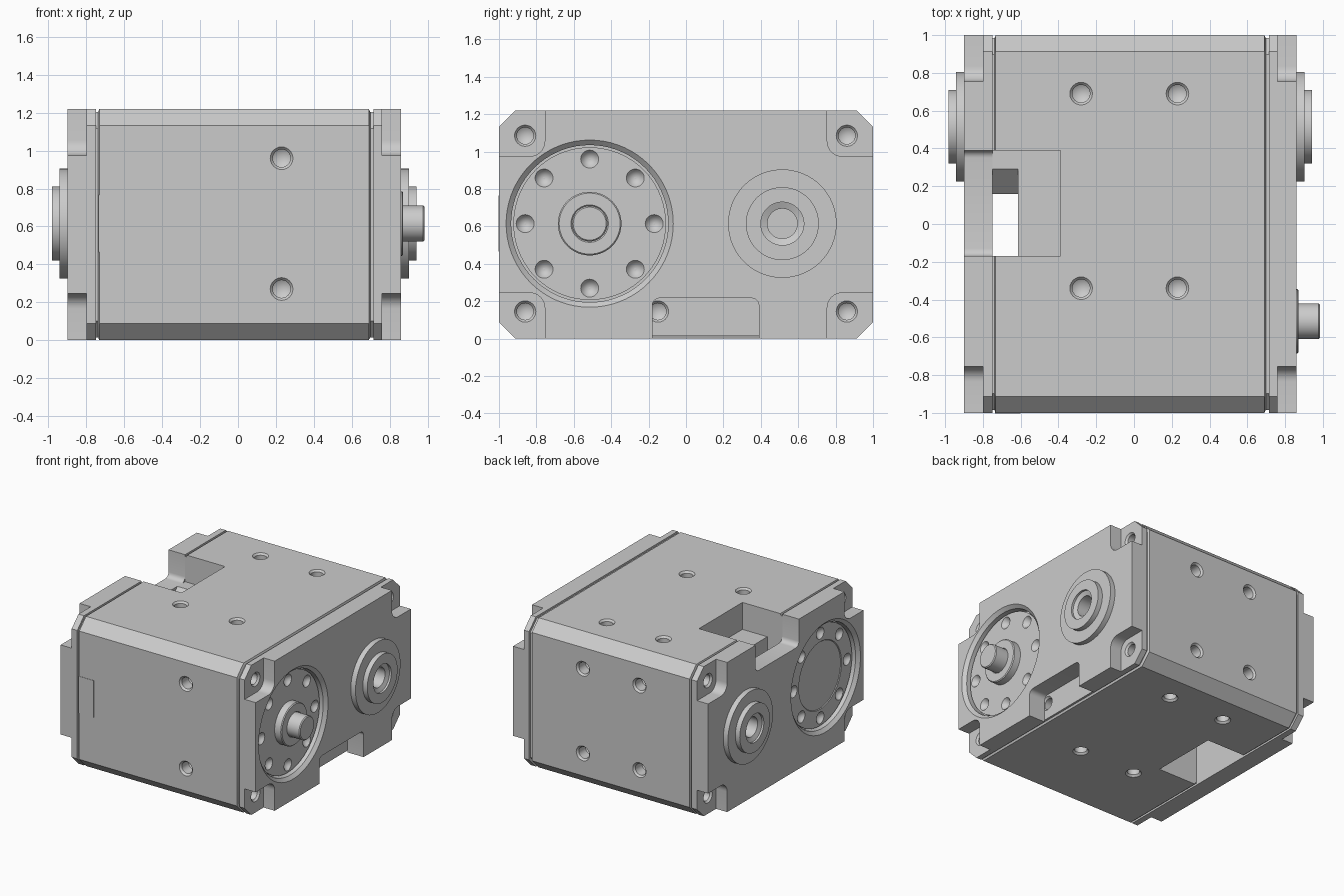
import bpy, bmesh, math
from mathutils import Vector

if "Cube" in bpy.data.objects:
    bpy.data.objects.remove(bpy.data.objects["Cube"], do_unlink=True)

grey = bpy.data.materials.new("machined grey")
grey.use_nodes = True
grey.diffuse_color = (0.6, 0.6, 0.6, 1)
grey.node_tree.nodes["Principled BSDF"].inputs["Base Color"].default_value = (0.6, 0.6, 0.6, 1)

H = 1.22      # height of the housing
MID = 0.615   # height of the shaft axes


def loft(bm, loops):
    """Solid through matching closed loops, capped at both ends."""
    rings = [[bm.verts.new(p) for p in loop] for loop in loops]
    n = len(rings[0])
    faces = [bm.faces.new(rings[0]), bm.faces.new(rings[-1])]
    for a, b in zip(rings, rings[1:]):
        for i in range(n):
            j = (i + 1) % n
            faces.append(bm.faces.new((a[i], a[j], b[j], b[i])))
    bmesh.ops.recalc_face_normals(bm, faces=faces)


def x_prism(bm, outline, x0, x1):
    loft(bm, [[(x, y, z) for y, z in outline] for x in (x0, x1)])


def box(bm, x0, x1, y0, y1, z0, z1):
    x_prism(bm, [(y0, z0), (y1, z0), (y1, z1), (y0, z1)], x0, x1)


def lathe(bm, origin, direction, profile, steps=48):
    """Revolve (radius, height) points that start and end on the axis."""
    turn = Vector(direction).to_track_quat('Z', 'Y')
    place = lambda p: Vector(origin) + turn @ Vector(p)
    first = bm.verts.new(place((0, 0, profile[0][1])))
    last = bm.verts.new(place((0, 0, profile[-1][1])))
    rings = []
    for r, h in profile[1:-1]:
        angles = [2 * math.pi * i / steps for i in range(steps)]
        rings.append([bm.verts.new(place((r * math.cos(a), r * math.sin(a), h))) for a in angles])
    faces = []
    for i in range(steps):
        j = (i + 1) % steps
        faces.append(bm.faces.new((first, rings[0][j], rings[0][i])))
        faces.append(bm.faces.new((last, rings[-1][i], rings[-1][j])))
        for a, b in zip(rings, rings[1:]):
            faces.append(bm.faces.new((a[i], a[j], b[j], b[i])))
    bmesh.ops.recalc_face_normals(bm, faces=faces)


def hole(bm, origin, direction, r=0.06, depth=0.1):
    """Chamfered blind hole with a drilled tip."""
    s = r * 0.78
    lathe(bm, origin, direction, [(0, -depth - 0.03), (s, -depth), (s, -0.015),
                                  (r, 0), (r, 0.03), (0, 0.03)], 24)


def finish(name, bm, cutters=()):
    """Make the object, apply its cutters and shade it."""
    def to_object(label, source):
        mesh = bpy.data.meshes.new(label)
        source.to_mesh(mesh)
        made = bpy.data.objects.new(label, mesh)
        bpy.context.collection.objects.link(made)
        return made
    obj = to_object(name, bm)
    obj.data.materials.append(grey)
    bpy.ops.object.select_all(action='DESELECT')
    bpy.context.view_layer.objects.active = obj
    obj.select_set(True)
    for cut in cutters:
        tool = to_object("cutter", cut)
        tool.hide_render = True
        tool.data.materials.append(grey)
        mod = obj.modifiers.new("cut", 'BOOLEAN')
        mod.operation, mod.solver, mod.object = 'DIFFERENCE', 'EXACT', tool
        bpy.ops.object.modifier_apply(modifier=mod.name)
        bpy.data.objects.remove(tool, do_unlink=True)
    bpy.ops.object.shade_smooth_by_angle(angle=math.radians(30))
    return obj


def octagon(inset=0.0, c=0.087):
    """Housing section in y, z with chamfered corners."""
    w, lo, hi = 1 - inset, inset, H - inset
    return [(-w + c, lo), (w - c, lo), (w, lo + c), (w, hi - c),
            (w - c, hi), (c - w, hi), (-w, hi - c), (-w, lo + c)]


def rounded_corner(sy, top):
    """Clearance outline at one housing corner, filleted on its inner side."""
    r, y0, z0 = 0.08, 0.755, 0.245
    pts = [(1.1, -0.1), (1.1, z0)]
    for i in range(9):
        a = math.pi / 2 * (1 + i / 8)
        pts.append((y0 + r + r * math.cos(a), z0 - r + r * math.sin(a)))
    pts.append((y0, -0.1))
    return [(sy * y, H - z if top else z) for y, z in pts]


def notch_outline(y0, y1, depth, top):
    """Open-ended notch with rounded inner corners."""
    r = 0.04
    pts = [(y0, -0.1)]
    for cy, start in ((y0 + r, 180), (y1 - r, 90)):
        for i in range(6):
            a = math.radians(start - 18 * i)
            pts.append((cy + r * math.cos(a), depth - r + r * math.sin(a)))
    pts.append((y1, -0.1))
    return [(y, H - z if top else z) for y, z in pts]


# Ear screw holes, shared by the covers and the housing
screws = bmesh.new()
for s, ear in ((1, 0.76), (-1, 0.80)):
    for y in (-0.86, 0.86):
        for z in (0.145, 1.085):
            hole(screws, (s * ear, y, z), (s, 0, 0), 0.057, 0.14)

# Housing with a seam groove at each end
body = bmesh.new()
loft(body, [[(x, y, z) for y, z in octagon(i)] for x, i in
            ((-0.75, 0.015), (-0.738, 0.015), (-0.732, 0), (0.69, 0), (0.698, 0.015), (0.715, 0.015))])

mounts = bmesh.new()
for x in (-0.28, 0.23):
    for y in (-0.34, 0.69):
        hole(mounts, (x, y, H), (0, 0, 1))
        hole(mounts, (x, y, 0), (0, 0, -1))
    for z in (0.27, 0.96):
        hole(mounts, (x, 1, z), (0, 1, 0))
for z in (0.27, 0.96):
    hole(mounts, (0.23, -1, z), (0, -1, 0))
hole(mounts, (0.715, -0.15, 0.145), (1, 0, 0), 0.057)

# Connector pockets joined by a cable passage
pockets = bmesh.new()
box(pockets, -0.8, -0.39, -0.17, 0.39, H - 0.22, H + 0.1)
box(pockets, -0.8, -0.39, -0.17, 0.39, -0.1, 0.22)
passage = bmesh.new()
x_prism(passage, [(-0.17, -0.1), (0.29, -0.1), (0.29, 0.22), (0.16, 0.35),
                  (0.16, 0.87), (0.29, 1.0), (0.29, 1.3), (-0.17, 1.3)], -0.81, -0.615)
finish("housing", body, [mounts, screws, pockets, passage])

# Small cover plate on the front
plate = bmesh.new()
box(plate, -0.735, -0.6, -1.003, -0.99, 0.465, 0.765)
finish("front_plate", plate)

for side, s, inner, ear, outer in (("left", 1, 0.715, 0.76, 0.86), ("right", -1, 0.75, 0.80, 0.90)):
    out = (s, 0, 0)
    hub_at, boss_at = (s * outer, -0.515, MID), (s * outer, 0.515, MID)

    # End cover: corner ears, horn recess, bearing bore and cable notch
    cover = bmesh.new()
    x_prism(cover, octagon(), s * inner, s * outer)
    corners, bores, notch = bmesh.new(), bmesh.new(), bmesh.new()
    for sy in (-1, 1):
        for top in (False, True):
            x_prism(corners, rounded_corner(sy, top), s * ear, s * (outer + 0.1))
    lathe(bores, hub_at, out, [(0, -0.09), (0.42, -0.09), (0.42, -0.025), (0.447, 0),
                               (0.447, 0.05), (0, 0.05)], 72)
    lathe(bores, boss_at, out, [(0, -0.1), (0.15, -0.1), (0.15, 0.05), (0, 0.05)])
    if s > 0:
        outline = notch_outline(-0.18, 0.39, 0.217, False)
    else:
        outline = notch_outline(-0.17, 0.39, 0.22, True)
    x_prism(notch, outline, s * (inner - 0.05), s * (outer + 0.1))
    finish(side + "_cover", cover, [corners, bores, notch, screws])

    # Bearing boss
    boss = bmesh.new()
    lathe(boss, boss_at, out, [(0, -0.12), (0.155, -0.12), (0.155, -0.01), (0.29, -0.01),
                               (0.29, 0.042), (0.195, 0.042), (0.195, 0.082), (0.115, 0.082),
                               (0.115, 0.065), (0.08, 0.05), (0.08, -0.08), (0, -0.08)], 64)
    finish(side + "_boss", boss)

    # Output disc with its ring of eight holes
    disc, ring = bmesh.new(), bmesh.new()
    profile = [(0, -0.1), (0.408, -0.1), (0.408, -0.05)]
    if s > 0:
        profile += [(0.17, -0.05), (0.17, 0.005), (0.163, 0.012), (0.1, 0.012),
                    (0.095, 0.005), (0.095, 0.117), (0.088, 0.124), (0, 0.124)]
    else:
        profile += [(0.275, -0.05), (0.27, -0.056), (0, -0.056)]
    lathe(disc, hub_at, out, profile, 72)
    for i in range(8):
        a = i * math.pi / 4
        hole(ring, (s * (outer - 0.05), -0.515 + 0.345 * math.cos(a), MID + 0.345 * math.sin(a)),
             out, 0.048, 0.04 - 0.025)
    finish(side + "_disc", disc, [ring])
